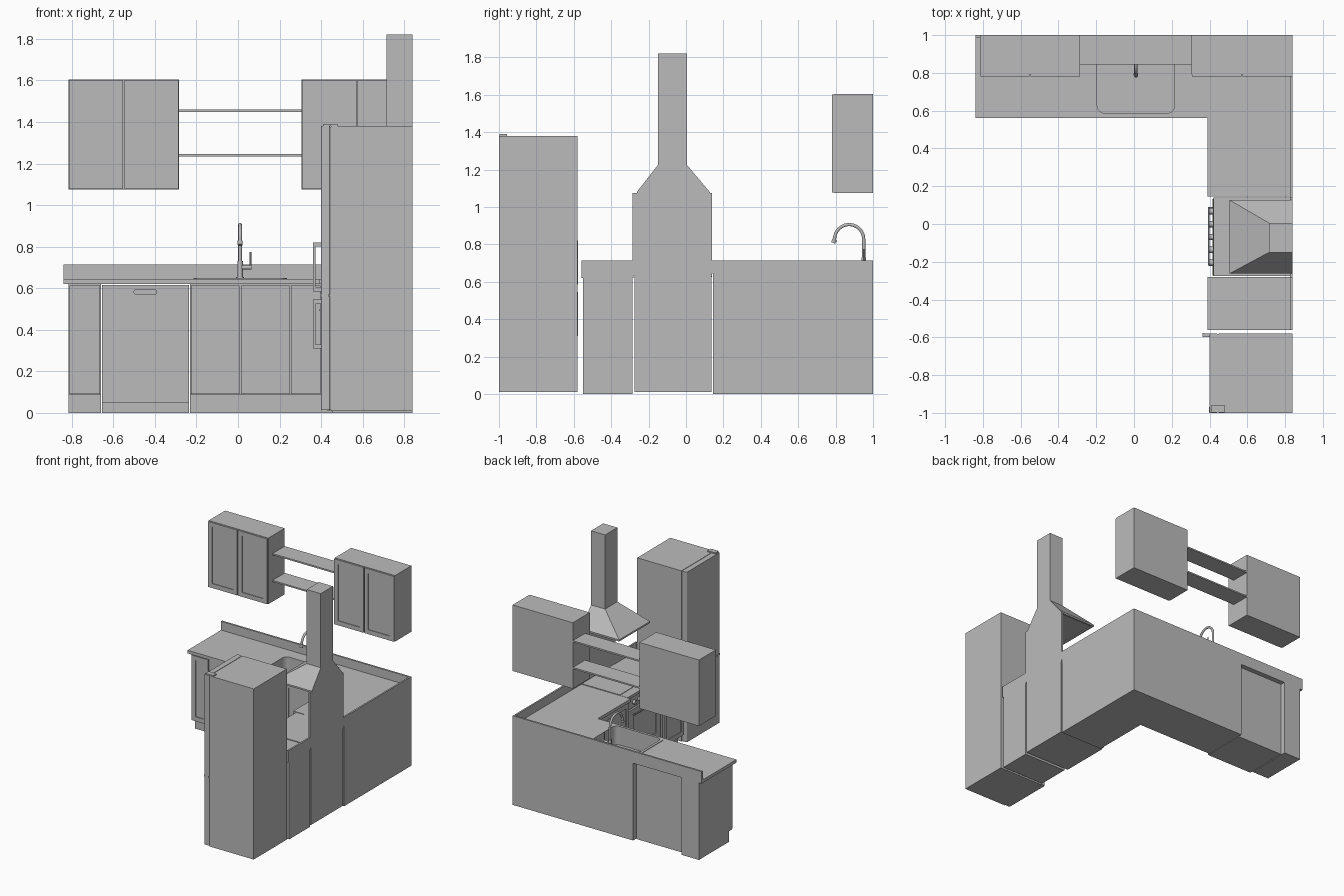
import bpy, bmesh, math
from mathutils import Vector

cube = bpy.data.objects.get("Cube")
if cube:
    bpy.data.objects.remove(cube, do_unlink=True)

grey = bpy.data.materials.new("kitchen_grey")
grey.use_nodes = True
grey.diffuse_color = (0.5, 0.5, 0.5, 1)
grey.node_tree.nodes["Principled BSDF"].inputs["Base Color"].default_value = (0.5, 0.5, 0.5, 1)


def finish(name, bm):
    bmesh.ops.recalc_face_normals(bm, faces=bm.faces)
    mesh = bpy.data.meshes.new(name)
    bm.to_mesh(mesh)
    bm.free()
    mesh.materials.append(grey)
    ob = bpy.data.objects.new(name, mesh)
    bpy.context.collection.objects.link(ob)
    return ob


def box_mesh(x, y, z):
    bm = bmesh.new()
    bmesh.ops.create_cube(bm, size=1)
    for v in bm.verts:
        v.co = Vector(r[0] if c < 0 else r[1] for c, r in zip(v.co, (x, y, z)))
    bm.normal_update()
    return bm


def box(name, x, y, z):
    return finish(name, box_mesh(x, y, z))


def panelled(name, x, y, z, facing, frame=0.035, depth=-0.006):
    """Slab whose face towards `facing` has a sunken (or raised) centre panel."""
    bm = box_mesh(x, y, z)
    front = [f for f in bm.faces if f.normal.dot(Vector(facing)) > 0.9]
    bmesh.ops.inset_region(bm, faces=front, thickness=frame, use_even_offset=True)
    ring = bmesh.ops.extrude_face_region(bm, geom=front)
    bmesh.ops.delete(bm, geom=front, context='FACES_ONLY')
    verts = [g for g in ring["geom"] if isinstance(g, bmesh.types.BMVert)]
    bmesh.ops.translate(bm, verts=verts, vec=Vector(facing) * depth)
    return finish(name, bm)


def rounded(name, x, y, z, radius, axis):
    """Box with the edges along one axis rounded off."""
    bm = box_mesh(x, y, z)
    edges = [e for e in bm.edges if abs((e.verts[0].co - e.verts[1].co).normalized()[axis]) > 0.9]
    bmesh.ops.bevel(bm, geom=edges, offset=radius, segments=6, profile=0.5, affect='EDGES')
    return finish(name, bm)


def cut(target, cutter):
    cutter.hide_render = True
    cutter.hide_viewport = True
    mod = target.modifiers.new("cut", 'BOOLEAN')
    mod.operation = 'DIFFERENCE'
    mod.solver = 'EXACT'
    mod.object = cutter


def tube(name, points, radius):
    """Round rod swept along a path."""
    curve = bpy.data.curves.new(name, 'CURVE')
    curve.dimensions = '3D'
    curve.bevel_depth = radius
    curve.bevel_resolution = 3
    curve.use_fill_caps = True
    spline = curve.splines.new('POLY')
    spline.points.add(len(points) - 1)
    for p, co in zip(spline.points, points):
        p.co = (*co, 1)
    curve.materials.append(grey)
    ob = bpy.data.objects.new(name, curve)
    bpy.context.collection.objects.link(ob)
    bpy.ops.object.select_all(action='DESELECT')
    bpy.context.view_layer.objects.active = ob
    ob.select_set(True)
    bpy.ops.object.convert(target='MESH')
    bpy.ops.object.shade_smooth_by_angle(angle=math.radians(40))
    return bpy.context.object


FRONT, SIDE = (0, -1, 0), (-1, 0, 0)
KICK, TOP, COUNTER, SPLASH = 0.085, 0.62, 0.645, 0.715

# Base cabinets with recessed toe kicks
back_base = box("back_base", (-0.23, 0.84), (0.58, 1), (KICK, TOP))
box("back_toe_kick", (-0.23, 0.84), (0.62, 1), (0, KICK))
box("left_end_base", (-0.815, -0.66), (0.58, 1), (KICK, TOP))
box("left_end_toe_kick", (-0.815, -0.66), (0.62, 1), (0, KICK))
for name, y in (("corner_side", (0.145, 0.62)), ("small_side", (-0.55, -0.285))):
    box(name + "_base", (0.412, 0.84), y, (KICK, TOP))
    box(name + "_toe_kick", (0.455, 0.84), y, (0, KICK))

# Base cabinet doors
for i, x in enumerate(((-0.812, -0.663), (-0.225, 0.008), (0.014, 0.25), (0.255, 0.396))):
    panelled(f"back_base_door_{i}", x, (0.568, 0.58), (0.09, 0.612), FRONT)
for i, y in enumerate(((0.15, 0.56), (-0.547, -0.29))):
    panelled(f"side_base_door_{i}", (0.4, 0.412), y, (0.09, 0.612), SIDE)

# Dishwasher set in from the back wall line
dishwasher = box("dishwasher", (-0.655, -0.235), (0.568, 0.965), (0.05, 0.616))
box("dishwasher_plinth", (-0.655, -0.235), (0.6, 0.965), (0, 0.05))
cut(dishwasher, rounded("dishwasher_grip_cutter", (-0.5, -0.392), (0.55, 0.585),
                        (0.57, 0.594), 0.011, 1))

# Worktops and splash strips
worktop = box("back_worktop", (-0.84, 0.84), (0.56, 1), (TOP, COUNTER))
box("corner_worktop", (0.39, 0.84), (0.145, 0.56), (TOP, COUNTER))
box("small_worktop", (0.39, 0.84), (-0.56, -0.28), (TOP, COUNTER))
box("back_splash", (-0.84, 0.84), (0.985, 1), (COUNTER, SPLASH))
box("corner_splash", (0.827, 0.84), (0.14, 0.985), (COUNTER, SPLASH))
box("small_splash", (0.827, 0.84), (-0.56, -0.285), (COUNTER, SPLASH))

# Sink with a thin rim
rim = rounded("sink_rim", (-0.215, 0.235), (0.57, 0.975), (COUNTER, 0.649), 0.04, 2)
basin = rounded("sink_cutter", (-0.195, 0.215), (0.587, 0.88), (0.5, 0.7), 0.04, 2)
for part in (back_base, worktop, rim):
    cut(part, basin)

# Tap with arched neck, spray head and side lever
arch = [(0.01, 0.872 + 0.078 * math.cos(a), 0.828 + 0.078 * math.sin(a))
        for a in (math.radians(12 * i) for i in range(17))]
tube("tap_neck", [(0.01, 0.95, COUNTER)] + arch, 0.009)
tube("tap_body", [(0.01, 0.95, COUNTER), (0.01, 0.95, 0.73)], 0.013)
tube("tap_foot", [(0.01, 0.95, COUNTER), (0.01, 0.95, 0.655)], 0.019)
tube("tap_spray_head", [arch[-2], (0.01, 0.787, 0.808)], 0.012)
tube("tap_lever_hub", [(0.01, 0.95, 0.7), (0.065, 0.95, 0.7)], 0.01)
tube("tap_lever", [(0.06, 0.95, 0.7), (0.06, 0.95, 0.775)], 0.004)

# Wall cabinets and the shelves between them
for name, x0, x1 in (("left", -0.815, -0.285), ("right", 0.305, 0.84)):
    mid = (x0 + x1) / 2
    box(name + "_wall_cabinet", (x0, x1), (0.792, 1), (1.075, 1.605))
    for i, x in enumerate(((x0 + 0.002, mid - 0.003), (mid + 0.003, x1 - 0.002))):
        panelled(f"{name}_wall_door_{i}", x, (0.78, 0.792), (1.078, 1.602), FRONT)
for i, z in enumerate((1.24, 1.455)):
    box(f"shelf_{i}", (-0.285, 0.305), (0.845, 1), (z - 0.006, z + 0.006))

# Cooker with control strip, oven door, knobs and handle
box("cooker_body", (0.43, 0.84), (-0.275, 0.135), (0.01, 0.64))
box("cooker_hob", (0.49, 0.827), (-0.275, 0.14), (0.64, 0.648))
box("cooker_front_ledge", (0.42, 0.49), (-0.275, 0.14), (0.625, 0.644))
box("control_strip", (0.418, 0.43), (-0.275, 0.135), (0.54, 0.625))
panelled("oven_door", (0.415, 0.43), (-0.272, 0.132), (0.17, 0.53), SIDE, 0.06)
panelled("oven_drawer", (0.415, 0.43), (-0.272, 0.132), (0.03, 0.16), SIDE, 0.02)
for i in range(5):
    y = -0.205 + i * 0.068
    tube(f"cooker_knob_{i}", [(0.42, y, 0.583), (0.397, y, 0.583)], 0.017)
tube("oven_handle", [(0.42, -0.215, 0.495), (0.395, -0.215, 0.495),
                     (0.395, 0.085, 0.495), (0.42, 0.085, 0.495)], 0.006)

# Wall panel behind the cooker and extractor hood
box("cooker_wall_panel", (0.827, 0.84), (-0.285, 0.14), (0.63, 1.075))
panelled("hood_rim", (0.505, 0.84), (-0.263, 0.127), (1.067, 1.08), (0, 0, -1), 0.015, -0.008)
funnel = box_mesh((0.505, 0.84), (-0.263, 0.127), (1.08, 1.225))
for v in funnel.verts:
    if v.co.z > 1.2:
        v.co.x = max(v.co.x, 0.715)
        v.co.y = min(max(v.co.y, -0.15), 0.005)
finish("hood_funnel", funnel)
box("hood_duct", (0.715, 0.84), (-0.15, 0.005), (1.225, 1.82))

# Fridge with two doors, hinges and handles
box("fridge_body", (0.447, 0.84), (-1, -0.58), (0.01, 1.38))
for name, z in (("lower", (0.015, 0.56)), ("upper", (0.57, 1.38))):
    rounded(f"fridge_{name}_door", (0.4, 0.443), (-1, -0.58), z, 0.008, 2)
box("fridge_seal", (0.44, 0.45), (-0.995, -0.585), (0.015, 1.375))
box("fridge_top_hinge", (0.41, 0.48), (-0.998, -0.957), (1.38, 1.39))
box("fridge_middle_hinge", (0.398, 0.437), (-1, -0.97), (0.558, 0.572))
for name, z0, z1 in (("lower", 0.31, 0.545), ("upper", 0.585, 0.82)):
    box(f"fridge_{name}_handle", (0.362, 0.374), (-0.598, -0.578), (z0, z1))
    for i, z in enumerate((z0, z1 - 0.02)):
        box(f"fridge_{name}_handle_post_{i}", (0.37, 0.405), (-0.598, -0.58), (z, z + 0.02))
